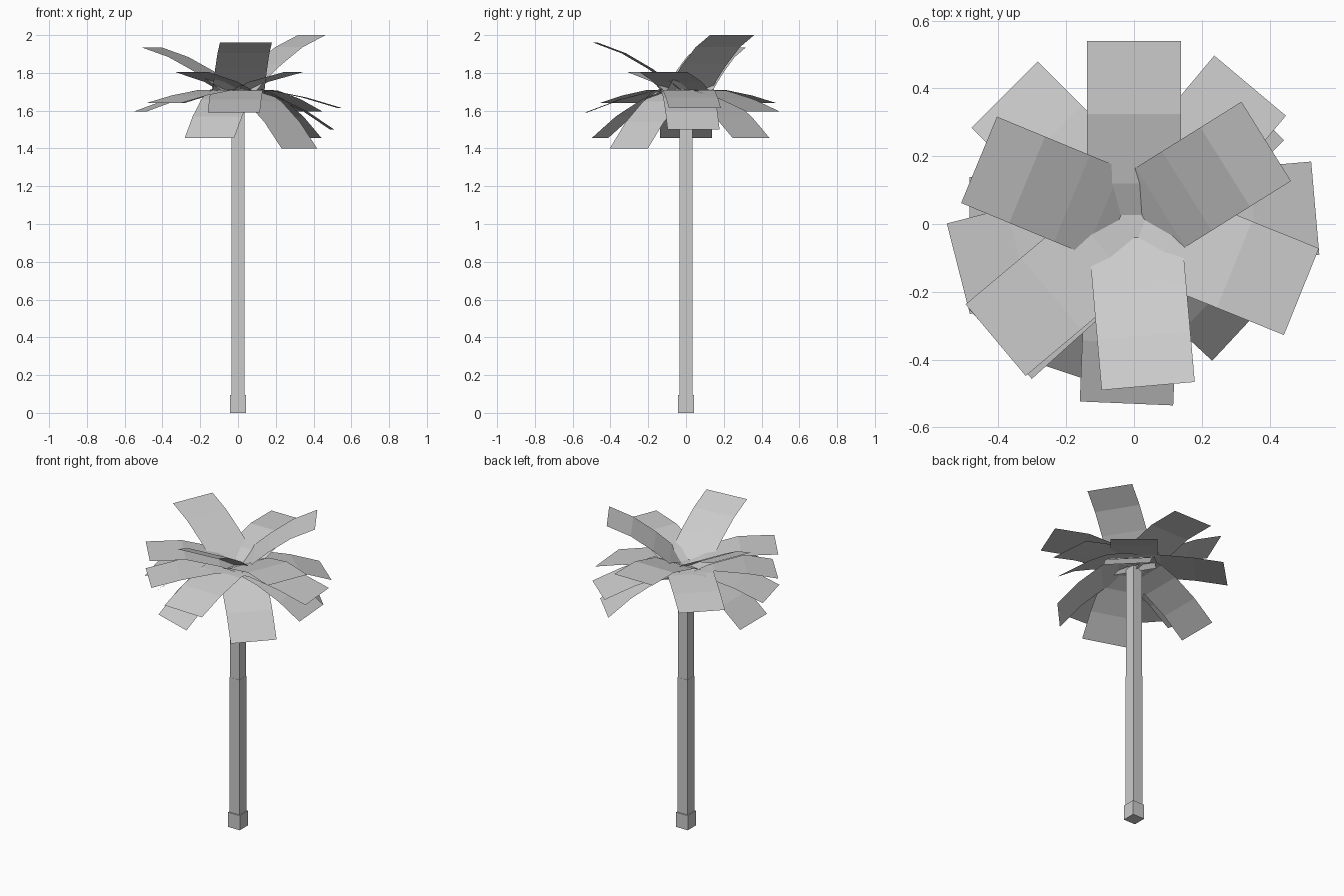
import bpy, bmesh
from math import radians
from mathutils import Matrix

if "Cube" in bpy.data.objects:
    bpy.data.objects.remove(bpy.data.objects["Cube"])


def box(name, half, z0, z1):
    bm = bmesh.new()
    bmesh.ops.create_cube(bm, size=1)
    bmesh.ops.scale(bm, vec=(2 * half, 2 * half, z1 - z0), verts=bm.verts)
    bmesh.ops.translate(bm, vec=(0, 0, (z0 + z1) / 2), verts=bm.verts)
    finish(name, bm)


def finish(name, bm):
    mesh = bpy.data.meshes.new(name)
    bm.to_mesh(mesh)
    bm.free()
    obj = bpy.data.objects.new(name, mesh)
    bpy.context.collection.objects.link(obj)


def frond(name, angle, profile, half=0.138):
    """Flat strip following (radius, height) points, turned about the trunk."""
    bm = bmesh.new()
    rows = [[bm.verts.new((r, s * half, z)) for s in (-1, 1)] for r, z in profile]
    for a, b in zip(rows, rows[1:]):
        bm.faces.new((a[0], b[0], b[1], a[1]))
    bm.transform(Matrix.Rotation(radians(angle), 4, 'Z'))
    finish(name, bm)


def tier(name, inner, leaves):
    """Inner profile is given as fractions of the tip radius and of the rise."""
    z0 = inner[0]
    for i, (angle, reach, tip) in enumerate(leaves):
        pts = [(0, z0)]
        pts += [(reach * f, z0 + (tip - z0) * g) for f, g in inner[1:]]
        pts.append((reach, tip))
        frond(f"{name}_{i + 1}", angle, pts)


# Trunk in two stacked sections on a wider foot
box("trunk_foot", 0.042, 0, 0.095)
box("trunk_lower", 0.035, 0.09, 0.97)
box("trunk_upper", 0.034, 0.97, 1.70)

# Raised fronds at the crown
tier("crown_frond", [1.68, (0.2, 0.27), (0.4, 0.51), (0.69, 0.8)],
     [(32, 0.46, 2.0), (157.5, 0.495, 1.935), (-85, 0.48, 1.96)])

# Fronds that rise and level off
tier("level_frond", [1.70, (0.22, 0.5), (0.6, 1.0)],
     [(90, 0.54, 1.805), (-22, 0.533, 1.805), (220, 0.533, 1.805)])

# Gently drooping fronds
tier("middle_frond", [1.712, (0.3, 0.04), (0.66, 0.44)],
     [(5, 0.537, 1.615), (50, 0.533, 1.595), (135, 0.54, 1.64),
      (194.3, 0.535, 1.595), (222, 0.53, 1.64), (267.6, 0.53, 1.59)])

# Steep lower fronds
tier("lower_frond", [1.71, (0.2, 0.04), (0.42, 0.2), (0.72, 0.55)],
     [(4.6, 0.50, 1.50), (45, 0.488, 1.455), (180, 0.485, 1.455),
      (251.6, 0.48, 1.455), (-43, 0.444, 1.40)])
